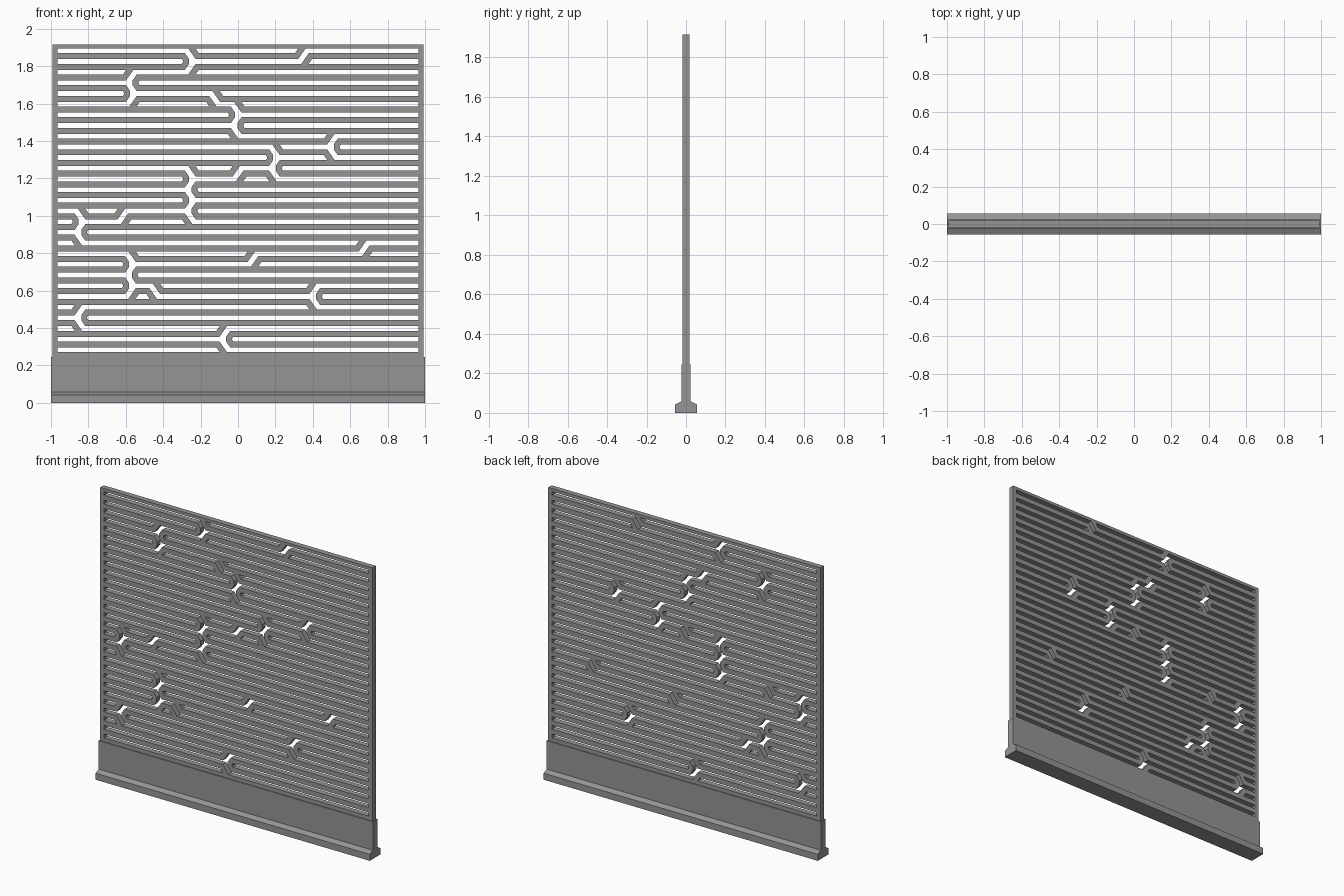
import bpy, bmesh
from mathutils import Vector

cube = bpy.data.objects.get("Cube")
if cube:
    bpy.data.objects.remove(cube)

grey = bpy.data.materials.new("mid_grey")
grey.use_nodes = True
grey.diffuse_color = (0.3, 0.3, 0.3, 1)
grey.node_tree.nodes["Principled BSDF"].inputs["Base Color"].default_value = (0.3, 0.3, 0.3, 1)

PITCH, BAR, DEPTH = 0.0571, 0.032, 0.018   # bar spacing, width, half depth
TOP_BAR, BARS = 1.854, 28
SIDE = 0.965                               # inner edge of the frame
GAP, LEAN = 0.037, 0.7                     # half break width, slant of the arms


def make_object(name, bm):
    bmesh.ops.recalc_face_normals(bm, faces=bm.faces)
    mesh = bpy.data.meshes.new(name)
    bm.to_mesh(mesh)
    bm.free()
    mesh.materials.append(grey)
    obj = bpy.data.objects.new(name, mesh)
    bpy.context.collection.objects.link(obj)
    return obj


def add_box(bm, x0, x1, z0, z1):
    made = bmesh.ops.create_cube(bm, size=1)
    for v in made["verts"]:
        v.co = ((x0 + x1) / 2 + v.co.x * (x1 - x0), v.co.y * 2 * DEPTH,
                (z0 + z1) / 2 + v.co.z * (z1 - z0))


def add_ribbon(bm, path):
    """Square-section bar along a path of (x, z) points, mitred at corners."""
    pts = [Vector(p) for p in path]
    dirs = [(b - a).normalized() for a, b in zip(pts, pts[1:])]
    rings = []
    for i, p in enumerate(pts):
        before, after = dirs[max(i - 1, 0)], dirs[min(i, len(dirs) - 1)]
        normal = Vector((-after.y, after.x))
        if i in (0, len(pts) - 1):
            # ends are cut level on arms and upright on straight bars
            side = Vector((1, 0)) if abs(after.y) > 0.01 else Vector((0, 1))
        else:
            side = Vector((-before.y, before.x)) + normal
        side = side * (BAR / 2 / side.dot(normal))
        ring = [(p + side, -DEPTH), (p - side, -DEPTH), (p - side, DEPTH), (p + side, DEPTH)]
        rings.append([bm.verts.new((q.x, y, q.y)) for q, y in ring])
    for a, b in zip(rings, rings[1:]):
        for k in range(4):
            bm.faces.new((a[k], a[(k + 1) % 4], b[(k + 1) % 4], b[k]))
    bm.faces.new(rings[0])
    bm.faces.new(rings[-1])


# Breaks in the bars: x, first bar from the top, number of bars, and whether
# the left end of the first one turns up (1) or down (-1); they alternate.
stacks = [
    (-0.255, 0, 2, -1), (0.35, 0, 1, 1), (-0.57, 2, 3, 1), (-0.125, 4, 1, -1),
    (-0.01, 5, 3, -1), (0.505, 8, 2, 1), (0.195, 9, 3, -1), (0.0, 11, 1, 1),
    (-0.255, 11, 5, -1), (-0.615, 15, 1, 1), (-0.845, 15, 3, -1),
    (0.675, 18, 1, 1), (0.08, 19, 1, 1), (-0.575, 19, 4, -1),
    (-0.445, 22, 1, -1), (0.41, 22, 2, 1), (-0.845, 24, 2, 1), (-0.07, 26, 2, 1),
]
breaks = {j: [] for j in range(BARS)}
for x, first, count, turn in stacks:
    for n in range(count):
        # an end meets the neighbouring bar's end inside a stack
        joins = {1: n > 0, -1: n < count - 1}
        breaks[first + n].append((x, turn * (-1) ** n, joins))


def bar_end(x, z, side, up, joined):
    """Points from the bar's bend outward; side is the direction it points."""
    xc = x - side * GAP
    if joined:
        tip = xc + side * 0.014
        return [(xc, z), (tip, z + up * 0.02), (tip, z + up * PITCH / 2)]
    rise = PITCH - BAR / 2
    return [(xc, z), (xc + side * rise * LEAN, z + up * rise)]


# Lattice of horizontal bars
bm = bmesh.new()
for j in range(BARS):
    z = TOP_BAR - j * PITCH
    path = [(-SIDE, z)]
    for x, turn, joins in sorted(breaks[j], key=lambda b: b[0]):
        add_ribbon(bm, path + bar_end(x, z, 1, turn, joins[turn]))
        path = bar_end(x, z, -1, -turn, joins[-turn])[::-1]
    add_ribbon(bm, path + [(SIDE, z)])
make_object("lattice_bars", bm)

# Outer frame
bm = bmesh.new()
inner_top = TOP_BAR + PITCH - BAR / 2
inner_bottom = TOP_BAR - BARS * PITCH + BAR / 2
for s in (-1, 1):
    add_box(bm, min(s * SIDE, s * 0.993), max(s * SIDE, s * 0.993), 0.2, 1.915)
add_box(bm, -SIDE, SIDE, inner_top, 1.915)
add_box(bm, -SIDE, SIDE, 0.2, inner_bottom)
make_object("outer_frame", bm)

# Base with a chamfered foot, as one extruded profile
half = [(0.055, 0), (0.055, 0.043), (0.024, 0.058), (0.024, 0.246)]
profile = half + [(-y, z) for y, z in reversed(half)]
bm = bmesh.new()
face = bm.faces.new([bm.verts.new((-1, y, z)) for y, z in profile])
made = bmesh.ops.extrude_face_region(bm, geom=[face])
bmesh.ops.translate(bm, vec=(2, 0, 0),
                    verts=[g for g in made["geom"] if isinstance(g, bmesh.types.BMVert)])
make_object("base", bm)
